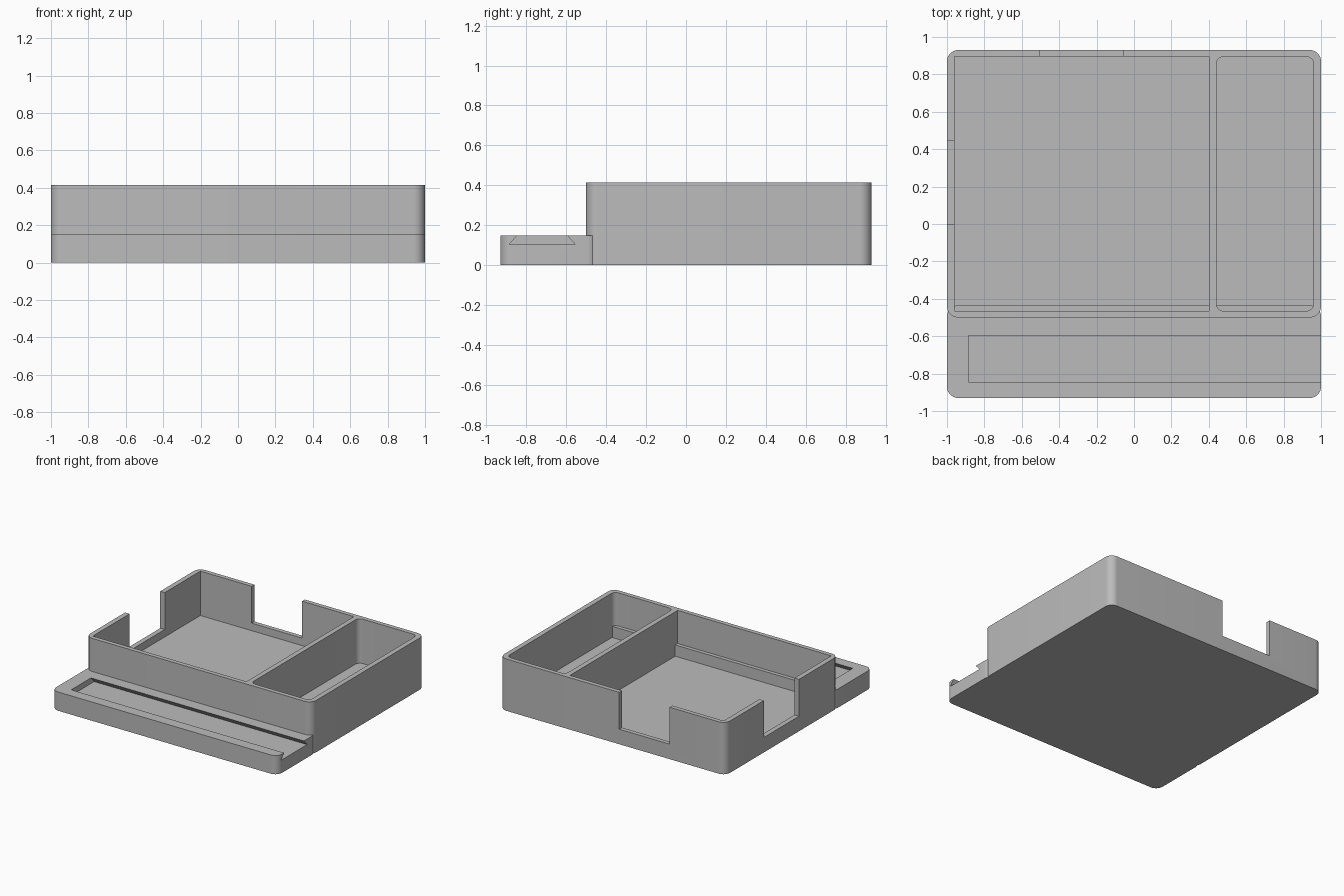
import bpy
import bmesh
from math import cos, sin, pi, radians
from mathutils import Vector

if "Cube" in bpy.data.objects:
    bpy.data.objects.remove(bpy.data.objects["Cube"], do_unlink=True)

grey = bpy.data.materials.new("plain grey")
grey.use_nodes = True
COLOUR = (0.5, 0.5, 0.5, 1)
grey.diffuse_color = COLOUR
grey.node_tree.nodes["Principled BSDF"].inputs["Base Color"].default_value = COLOUR


def prism(name, outline, direction):
    """Extrude a closed outline of 3D points along a direction."""
    bm = bmesh.new()
    face = bm.faces.new([bm.verts.new(p) for p in outline])
    result = bmesh.ops.extrude_face_region(bm, geom=[face])
    moved = [v for v in result["geom"] if isinstance(v, bmesh.types.BMVert)]
    bmesh.ops.translate(bm, verts=moved, vec=Vector(direction))
    bmesh.ops.recalc_face_normals(bm, faces=bm.faces)
    mesh = bpy.data.meshes.new(name)
    bm.to_mesh(mesh)
    bm.free()
    mesh.materials.append(grey)
    obj = bpy.data.objects.new(name, mesh)
    bpy.context.collection.objects.link(obj)
    return obj


def block(name, x0, x1, y0, y1, z0, z1, radius=0.0, steps=10):
    """Upright block, with rounded vertical corners when a radius is given."""
    corners = [(x1, y1, -1, -1), (x0, y1, 1, -1), (x0, y0, 1, 1), (x1, y0, -1, 1)]
    outline = []
    for i, (x, y, sx, sy) in enumerate(corners):
        if radius == 0:
            outline.append((x, y, z0))
            continue
        for k in range(steps + 1):
            a = (i + k / steps) * pi / 2
            outline.append((x + radius * (sx + cos(a)), y + radius * (sy + sin(a)), z0))
    return prism(name, outline, (0, 0, z1 - z0))


def carve(body, cutters):
    """Subtract the cutters, then shade with sharp edges kept."""
    for cutter in cutters:
        cutter.hide_render = True
        mod = body.modifiers.new("cut", "BOOLEAN")
        mod.operation = "DIFFERENCE"
        mod.solver = "EXACT"
        mod.object = cutter
    bpy.ops.object.select_all(action="DESELECT")
    body.select_set(True)
    bpy.context.view_layer.objects.active = body
    for mod in list(body.modifiers):
        bpy.ops.object.modifier_apply(modifier=mod.name)
    bpy.ops.object.shade_smooth_by_angle(angle=radians(30))
    for cutter in cutters:
        bpy.data.objects.remove(cutter, do_unlink=True)


FLOOR, TOP, ABOVE = 0.06, 0.415, 0.6
NOTCH, LEDGE = 0.12, 0.15

# Main box: wide tray, narrow side compartment and two wall notches
box = block("organizer_box", -1, 1, -0.5, 0.93, 0, TOP, 0.06)
carve(box, [
    block("tray_cutter", -0.96, 0.4, -0.465, 0.895, FLOOR, ABOVE),
    block("compartment_cutter", 0.44, 0.96, -0.465, 0.895, FLOOR, ABOVE, 0.04),
    block("back_notch_cutter", -0.505, -0.06, 0.8, 1.1, NOTCH, ABOVE),
    block("side_notch_cutter", -1.1, -0.9, 0, 0.445, NOTCH, ABOVE),
])

# Low front shelf with an undercut slide groove open at the left end
shelf = block("front_shelf", -1, 1, -0.93, -0.435, 0, LEDGE, 0.06)
GROOVE_MID, GROOVE_Z, SLOPE = -0.72, 0.105, 0.9
half = 0.165
rise = 0.1
profile = [(-half, 0), (half, 0), (half - SLOPE * rise, rise), (SLOPE * rise - half, rise)]
carve(shelf, [prism("groove_cutter",
                    [(-0.885, GROOVE_MID + y, GROOVE_Z + z) for y, z in profile],
                    (2.2, 0, 0))])
